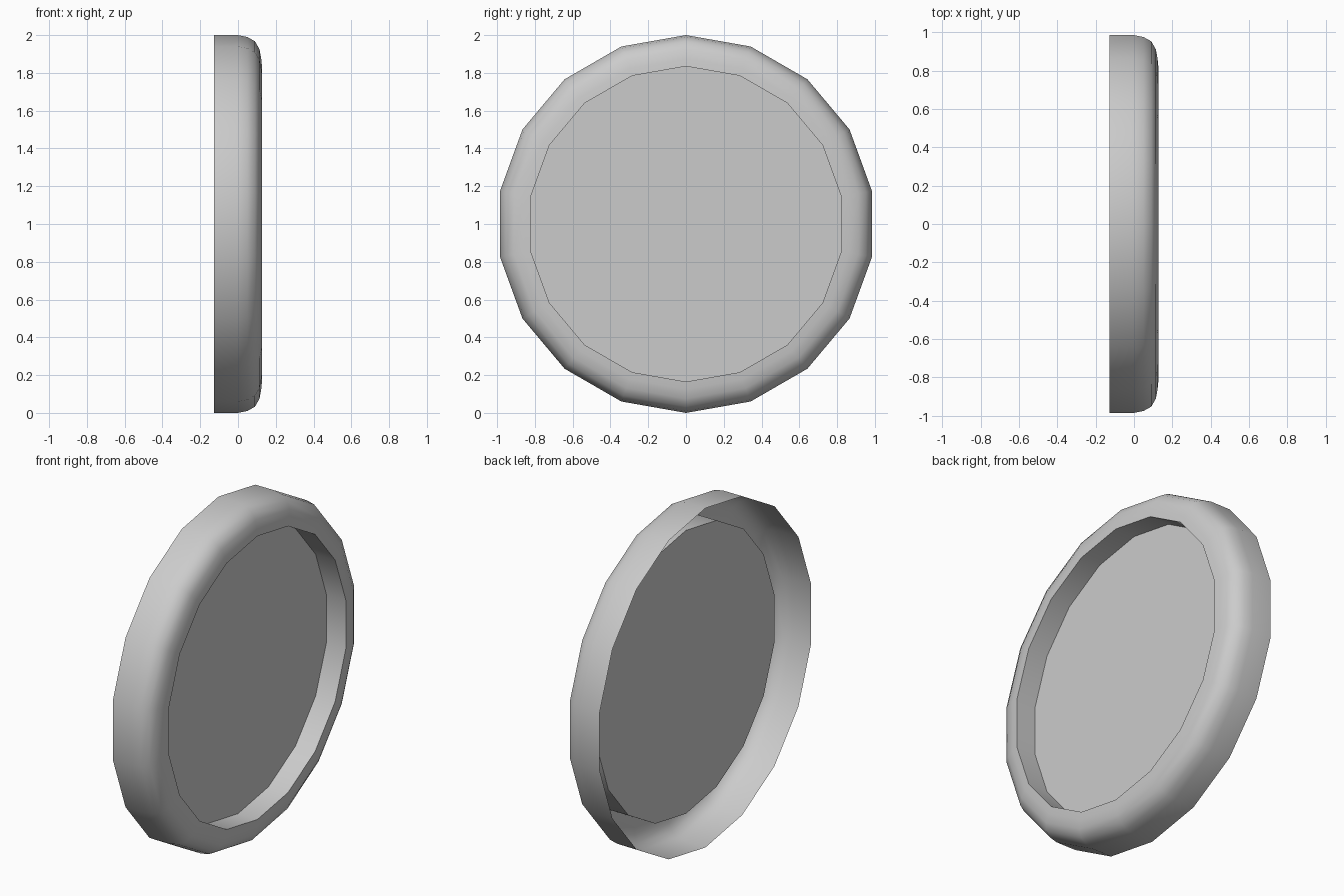
import bpy, bmesh, math

if "Cube" in bpy.data.objects:
    bpy.data.objects.remove(bpy.data.objects["Cube"])

SIDES = 18
CENTRE_Z = 1.0

# (x, radius): open back edge, rounded front lip, inner wall back to the panel
PROFILE = [(-0.127, 1.0), (0.0, 1.0), (0.05, 0.99), (0.09, 0.967),
           (0.114, 0.925), (0.123, 0.875), (0.127, 0.835), (0.0, 0.835)]


def ring(bm, x, r):
    return [bm.verts.new((x, r * math.sin(2 * math.pi * i / SIDES),
                          CENTRE_Z + r * math.cos(2 * math.pi * i / SIDES)))
            for i in range(SIDES)]


bm = bmesh.new()
rings = [ring(bm, x, r) for x, r in PROFILE]

# Rim shell, open at the back
for a, b in zip(rings, rings[1:]):
    for i in range(SIDES):
        j = (i + 1) % SIDES
        bm.faces.new((a[i], b[i], b[j], a[j]))

# Recessed flat panel
panel = bm.faces.new(rings[-1])
bmesh.ops.recalc_face_normals(bm, faces=bm.faces)
bm.normal_update()
if panel.normal.x < 0:
    bmesh.ops.reverse_faces(bm, faces=bm.faces)

mesh = bpy.data.meshes.new("round_cap")
bm.to_mesh(mesh)
bm.free()
cap = bpy.data.objects.new("round_cap", mesh)
bpy.context.collection.objects.link(cap)

# Smooth rim with crisp inner edges
bpy.context.view_layer.objects.active = cap
cap.select_set(True)
bpy.ops.object.shade_smooth_by_angle(angle=math.radians(40))
